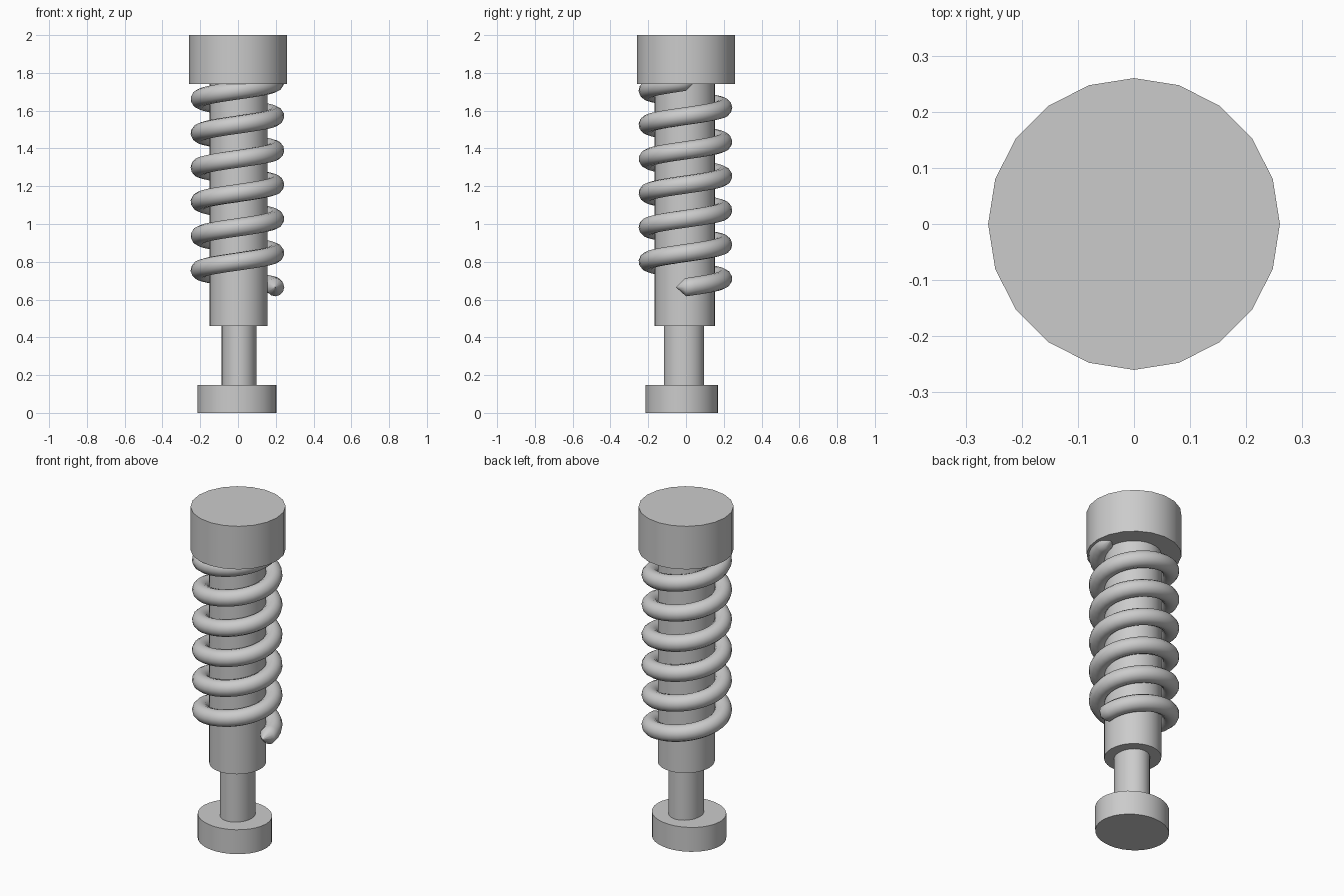
import bpy
from math import cos, sin, tau, radians

if "Cube" in bpy.data.objects:
    bpy.data.objects.remove(bpy.data.objects["Cube"])


def cylinder(name, x, y, rx, ry, z0, z1, sides=20):
    """Upright cylinder between two heights, slightly oval where rx != ry."""
    bpy.ops.mesh.primitive_cylinder_add(
        vertices=sides, radius=1, depth=1, location=(x, y, (z0 + z1) / 2))
    ob = bpy.context.object
    ob.name = name
    ob.scale = (rx, ry, z1 - z0)
    bpy.ops.object.transform_apply(location=False, rotation=False, scale=True)
    bpy.ops.object.shade_smooth_by_angle(angle=radians(30))
    return ob


# Stacked body parts
cylinder("foot", -0.005, -0.022, 0.209, 0.192, 0.0, 0.147, 32)
cylinder("piston_rod", 0.006, -0.011, 0.0925, 0.106, 0.14, 0.47, 32)
cylinder("damper_tube", 0.003, -0.007, 0.154, 0.16, 0.46, 1.75, 32)
cylinder("top_cap", 0, 0, 0.26, 0.26, 1.74, 2.0)

# Coil spring: helix path with a pointed tip at each end
TURNS, STEPS = 6, 32
R, WIRE, Z0, PITCH, TIP = 0.2, 0.048, 0.665, 0.1812, 0.05
points = [(R, -TIP, Z0, 0)]
for i in range(TURNS * STEPS + 1):
    t = i / STEPS
    points.append((R * cos(tau * t), R * sin(tau * t), Z0 + PITCH * t, 1))
points.append((R, TIP, Z0 + PITCH * TURNS, 0))

curve = bpy.data.curves.new("coil_spring", 'CURVE')
curve.dimensions = '3D'
curve.bevel_depth = WIRE
curve.bevel_resolution = 4
curve.use_fill_caps = True
spline = curve.splines.new('POLY')
spline.points.add(len(points) - 1)
for p, (x, y, z, r) in zip(spline.points, points):
    p.co = (x - 0.003, y - 0.003, z, 1)
    p.radius = r
spline.use_smooth = True
spring = bpy.data.objects.new("coil_spring", curve)
bpy.context.collection.objects.link(spring)

# Turn the spring into a smooth mesh
bpy.ops.object.select_all(action='DESELECT')
spring.select_set(True)
bpy.context.view_layer.objects.active = spring
bpy.ops.object.convert(target='MESH')
bpy.ops.object.shade_smooth()
